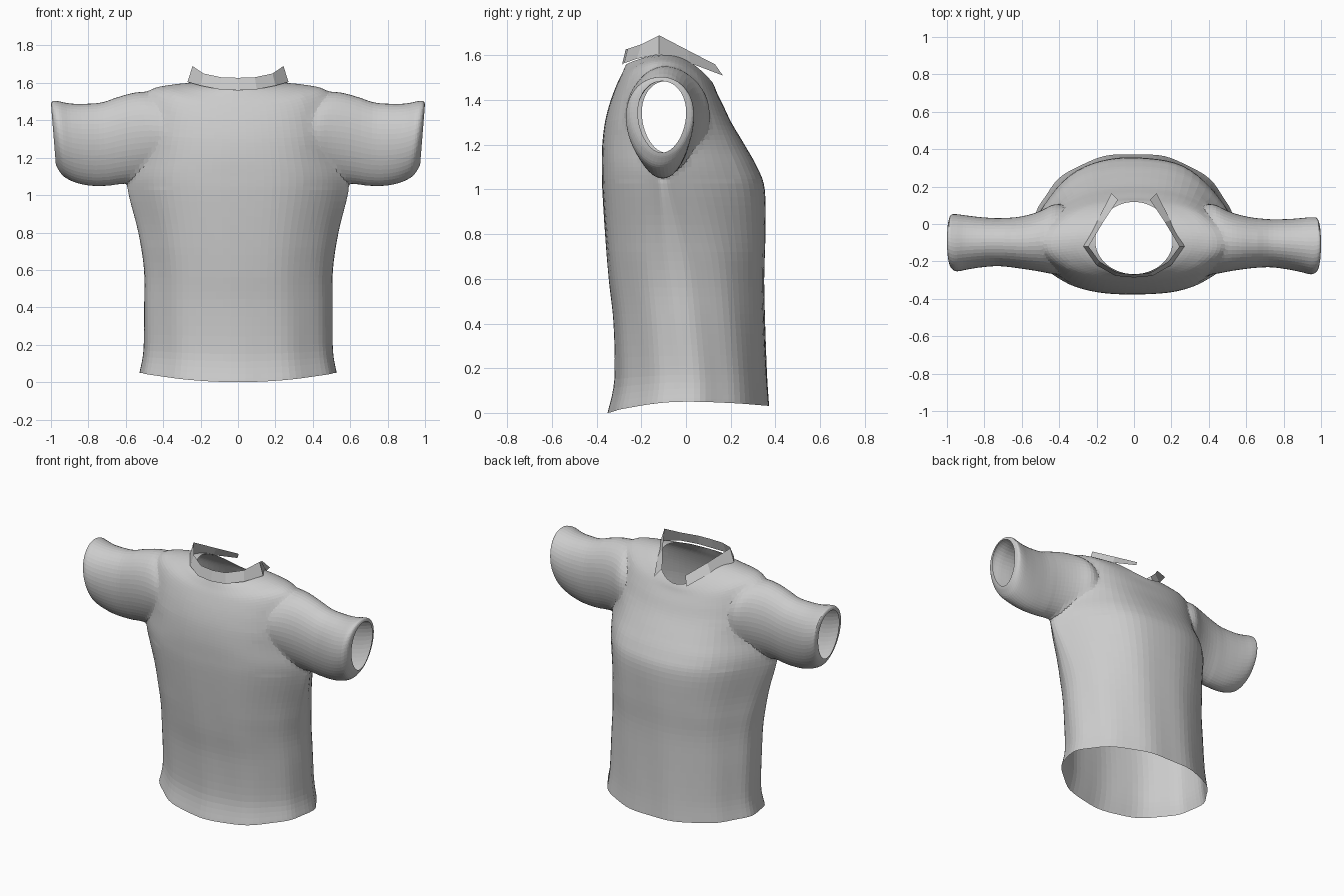
import bpy, bmesh
from math import sin, cos, pi

cube = bpy.data.objects.get("Cube")
if cube:
    bpy.data.objects.remove(cube)

cloth = bpy.data.materials.new("grey cloth")
cloth.use_nodes = True
colour = (0.6, 0.6, 0.6, 1)
cloth.diffuse_color = colour
cloth.node_tree.nodes["Principled BSDF"].inputs["Base Color"].default_value = colour

SEG = 80


def spline(rows, steps):
    """Smoothly interpolate a list of tuples."""
    out = []
    for i in range(len(rows) - 1):
        p0, p1 = rows[max(i - 1, 0)], rows[i]
        p2, p3 = rows[i + 1], rows[min(i + 2, len(rows) - 1)]
        for s in range(steps):
            t = s / steps
            out.append([b + t / 2 * (c - a + t * (2 * a - 5 * b + 4 * c - d
                        + t * (3 * (b - c) + d - a)))
                        for a, b, c, d in zip(p0, p1, p2, p3)])
    return out + [list(rows[-1])]


def make_object(name, bm):
    mesh = bpy.data.meshes.new(name)
    bm.to_mesh(mesh)
    bm.free()
    mesh.materials.append(cloth)
    obj = bpy.data.objects.new(name, mesh)
    bpy.context.collection.objects.link(obj)
    return obj


def loft(name, rings):
    """Skin closed rings and cap both ends."""
    bm = bmesh.new()
    loops = [[bm.verts.new(p) for p in ring] for ring in rings]
    for a, b in zip(loops, loops[1:]):
        for i in range(len(a)):
            j = (i + 1) % len(a)
            bm.faces.new((a[i], a[j], b[j], b[i]))
    bm.faces.new(loops[0])
    bm.faces.new(loops[-1])
    bmesh.ops.recalc_face_normals(bm, faces=bm.faces)
    return make_object(name, bm)


def power(v, e):
    return (1 if v >= 0 else -1) * abs(v) ** e


def torso_ring(row):
    hw, yc, yb, zb, yf, zf, zs, pinch = row
    square = 1 - .35 * min(1, pinch * 2)
    ring = []
    for i in range(SEG):
        a = 2 * pi * i / SEG
        # broad front and back, pinched towards the sides
        c, s = cos(a), power(sin(a), square) * (1 - pinch * cos(a) ** 4)
        depth, z_end = (yf - yc, zf) if s > 0 else (yc - yb, zb)
        # soft vertical folds, fading towards the neck
        fold = 1 + 0.008 * sin(11 * a + 2 * zs) * max(0, 1.3 - zs)
        ring.append((hw * c * fold, yc + depth * s * fold,
                     zs + (z_end - zs) * sin(a) ** 2))
    return ring


# half width, centre y, -y edge and its z, +y edge and its z, side z, side pinch
torso_rows = [
    (.525, .00, -.348, .00, .375, .03, .05, .25),
    (.505, .00, -.318, .15, .365, .17, .17, .25),
    (.503, -.02, -.323, .40, .355, .40, .40, .3),
    (.505, -.04, -.345, .60, .350, .60, .60, .4),
    (.535, -.07, -.362, .80, .355, .80, .80, .6),
    (.585, -.10, -.375, 1.00, .352, 1.00, 1.00, .78),
    (.595, -.11, -.377, 1.10, .318, 1.10, 1.10, .78),
    (.570, -.11, -.375, 1.20, .262, 1.20, 1.20, .7),
    (.540, -.11, -.363, 1.30, .203, 1.30, 1.33, .5),
    (.515, -.11, -.340, 1.39, .165, 1.38, 1.47, .35),
    (.470, -.11, -.310, 1.47, .140, 1.43, 1.565, .2),
    (.340, -.10, -.286, 1.52, .128, 1.46, 1.592, .05),
    (.207, -.09, -.268, 1.56, .118, 1.48, 1.603, 0),
]
shirt = loft("shirt_body", [torso_ring(r) for r in spline(torso_rows, 5)])

# x, -y edge, +y edge, bottom z, top z
sleeve_rows = [
    (.34, -.26, .08, 1.18, 1.46),
    (.42, -.27, .11, 1.10, 1.53),
    (.50, -.255, .07, 1.07, 1.555),
    (.60, -.24, .04, 1.06, 1.54),
    (.72, -.23, .025, 1.05, 1.497),
    (.82, -.24, .025, 1.052, 1.488),
    (.90, -.255, .03, 1.07, 1.49),
    (.96, -.268, .035, 1.10, 1.502),
    (.99, -.25, .03, 1.14, 1.503),
    (1.0, -.215, .00, 1.165, 1.485),
]


def sleeve_ring(row, side):
    x, y0, y1, z0, z1 = row
    outward = max(0, x - .6) / .4
    sway = (1 - side) * .009 * outward
    ring = []
    for i in range(48):
        a = 2 * pi * i / 48
        z = (z0 + z1) / 2 + (z1 - z0) / 2 * sin(a)
        tilt = .08 * (z - 1.49) * outward
        y = (y0 + y1) / 2 + (y1 - y0) / 2 * cos(a) * (1 + .12 * sin(a))
        ring.append((side * (x + tilt), y + sway, z))
    return ring


# Sleeves are joined to the body so that the armholes are open
for side in (1, -1):
    sleeve = loft("sleeve", [sleeve_ring(r, side) for r in spline(sleeve_rows, 4)])
    mod = shirt.modifiers.new("join", 'BOOLEAN')
    mod.operation = 'UNION'
    mod.solver = 'EXACT'
    mod.object = sleeve
    bpy.context.view_layer.objects.active = shirt
    bpy.ops.object.modifier_apply(modifier=mod.name)
    bpy.data.objects.remove(sleeve)

# Open the hem, neck and cuffs, then soften the armhole seams
bm = bmesh.new()
bm.from_mesh(shirt.data)
caps = [f for f in bm.faces if len(f.verts) > 30]
bmesh.ops.delete(bm, geom=caps, context='FACES')
seam = [v for v in bm.verts if .36 < abs(v.co.x) < .66 and v.co.z > 1.03
        and not v.is_boundary]
for _ in range(6):
    bmesh.ops.smooth_vert(bm, verts=seam, factor=.4,
                          use_axis_x=True, use_axis_y=True, use_axis_z=True)
bm.to_mesh(shirt.data)
bm.free()

# Collar: a standing band, open at +y
band_half = [  # lower edge point, then upper edge point
    (0, -.286, 1.56, 0, -.270, 1.627),
    (.10, -.277, 1.565, .09, -.260, 1.63),
    (.20, -.220, 1.585, .185, -.20, 1.65),
    (.27, -.12, 1.605, .243, -.12, 1.69),
    (.195, .02, 1.565, .165, .01, 1.622),
    (.12, .165, 1.51, .085, .13, 1.56),
]
mirrored = [(-a, b, c, -d, e, f) for a, b, c, d, e, f in band_half[:0:-1]]
bm = bmesh.new()
pairs = [(bm.verts.new(p[:3]), bm.verts.new(p[3:])) for p in mirrored + band_half]
for (a, b), (c, d) in zip(pairs, pairs[1:]):
    bm.faces.new((a, c, d, b))
make_object("collar", bm)
